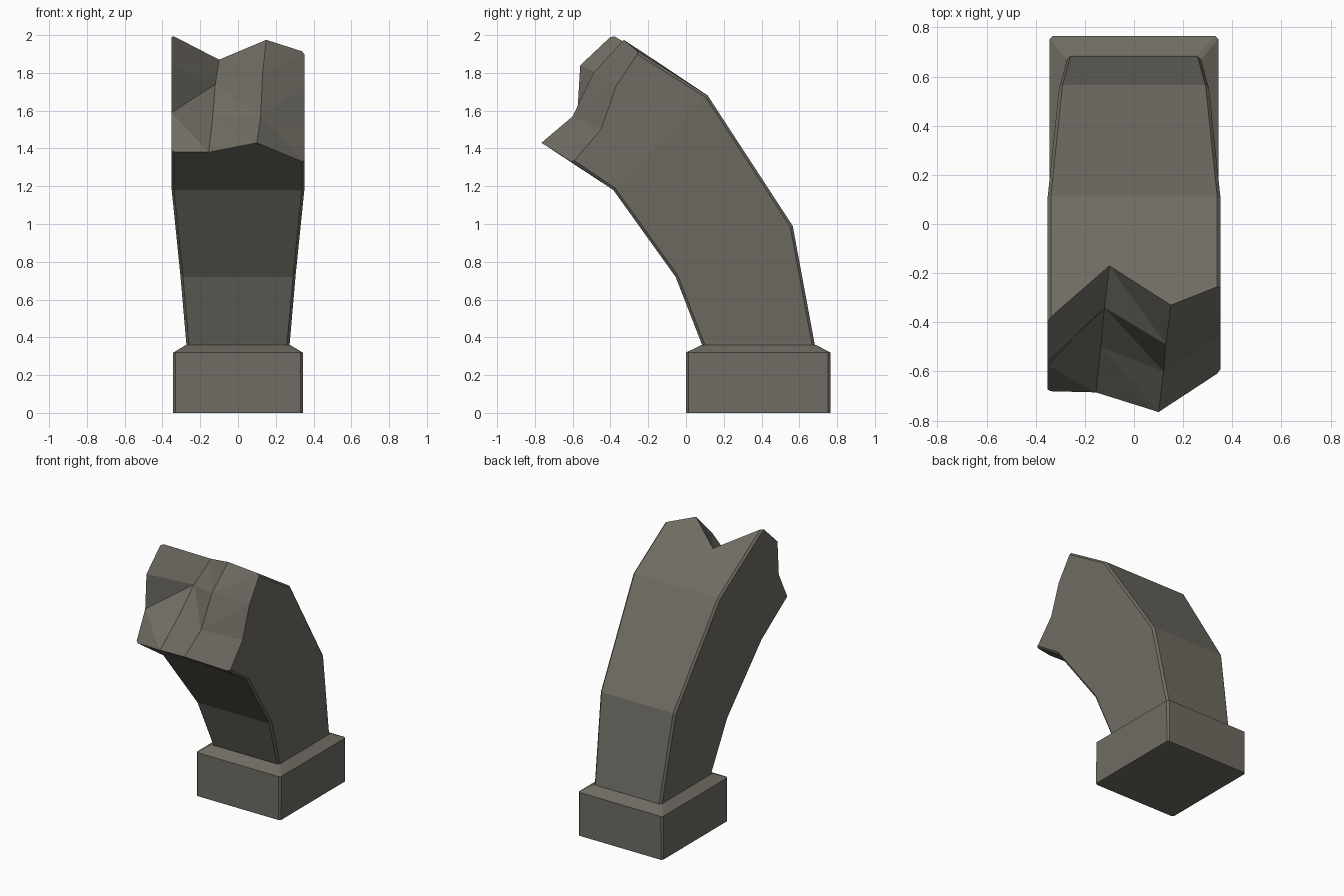
import bpy, bmesh

if "Cube" in bpy.data.objects:
    bpy.data.objects.remove(bpy.data.objects["Cube"])

stone = bpy.data.materials.new("weathered stone")
stone.diffuse_color = (0.16, 0.15, 0.125, 1)
stone.use_nodes = True
stone.node_tree.nodes["Principled BSDF"].inputs["Base Color"].default_value = stone.diffuse_color


def ring(bm, half_w, front, back):
    """Four corners of a section: front left, front right, back right, back left."""
    fw, bw = half_w
    pts = [(-fw, *front), (fw, *front), (bw, *back), (-bw, *back)]
    return [bm.verts.new(p) for p in pts]


def bridge(bm, a, b):
    for i in range(4):
        j = (i + 1) % 4
        bm.faces.new((a[i], a[j], b[j], b[i]))


def finish(bm, name, long_edges, chamfer):
    """Chamfer the lengthwise corners and make the object."""
    bmesh.ops.recalc_face_normals(bm, faces=bm.faces)
    bmesh.ops.bevel(bm, geom=long_edges, offset=chamfer, segments=1,
                    affect='EDGES', profile=0.5)
    bmesh.ops.recalc_face_normals(bm, faces=bm.faces)
    mesh = bpy.data.meshes.new(name)
    bm.to_mesh(mesh)
    bm.free()
    mesh.materials.append(stone)
    bpy.context.collection.objects.link(bpy.data.objects.new(name, mesh))


def lengthwise(bm, rings):
    return [bm.edges.get((a[i], b[i])) for a, b in zip(rings, rings[1:]) for i in range(4)]


# Plinth: block with a sloped shoulder
bm = bmesh.new()
plinth = [ring(bm, (w, w), (f, z), (b, z)) for w, f, b, z in
          [(0.343, 0.0, 0.765, 0), (0.343, 0.0, 0.765, 0.32), (0.275, 0.083, 0.688, 0.36)]]
for a, b in zip(plinth, plinth[1:]):
    bridge(bm, a, b)
bm.faces.new(plinth[0][::-1])
bm.faces.new(plinth[-1])
finish(bm, "plinth", lengthwise(bm, plinth), 0.012)

# Curved arm: sections given as half widths, front (y, z), back (y, z)
bm = bmesh.new()
arm = [ring(bm, *s) for s in [
    ((0.273, 0.273), (0.085, 0.36), (0.682, 0.36)),
    ((0.305, 0.305), (-0.055, 0.72), (0.565, 0.99)),
    ((0.352, 0.352), (-0.385, 1.18), (0.115, 1.68))]]
for a, b in zip(arm, arm[1:]):
    bridge(bm, a, b)

# Broken end: four columns of points from bottom to top
columns = [
    [(-0.352, -0.68, 1.38), (-0.352, -0.575, 1.59), (-0.352, -0.56, 1.84), (-0.352, -0.39, 2.0)],
    [(-0.155, -0.685, 1.38), (-0.135, -0.50, 1.56), (-0.12, -0.34, 1.74), (-0.10, -0.17, 1.87)],
    [(0.10, -0.765, 1.43), (0.12, -0.60, 1.57), (0.13, -0.49, 1.80), (0.15, -0.33, 1.975)],
    [(0.352, -0.60, 1.325), (0.352, -0.45, 1.50), (0.352, -0.37, 1.73), (0.352, -0.25, 1.91)]]
cols = [[bm.verts.new(p) for p in c] for c in columns]
rising = {(0, 1), (0, 2), (2, 1), (2, 2)}     # cells split from lower left to upper right
for i in range(3):
    for j in range(3):
        a, b, c, d = cols[i][j], cols[i + 1][j], cols[i + 1][j + 1], cols[i][j + 1]
        if (i, j) in rising:
            tris = ((a, b, c), (a, c, d))
        else:
            tris = ((a, b, d), (b, c, d))
        for t in tris:
            bm.faces.new(t)

# Last stretch of the arm, running up to the broken edge
fl, fr, br, bl = arm[-1]
bm.faces.new([fl, fr] + [c[0] for c in cols[::-1]])
bm.faces.new([br, bl] + [c[3] for c in cols])
bm.faces.new([bl, fl] + cols[0])
bm.faces.new([fr, br] + cols[3][::-1])
end = [cols[0][0], cols[3][0], cols[3][3], cols[0][3]]
finish(bm, "broken_arm", lengthwise(bm, arm + [end]), 0.014)
